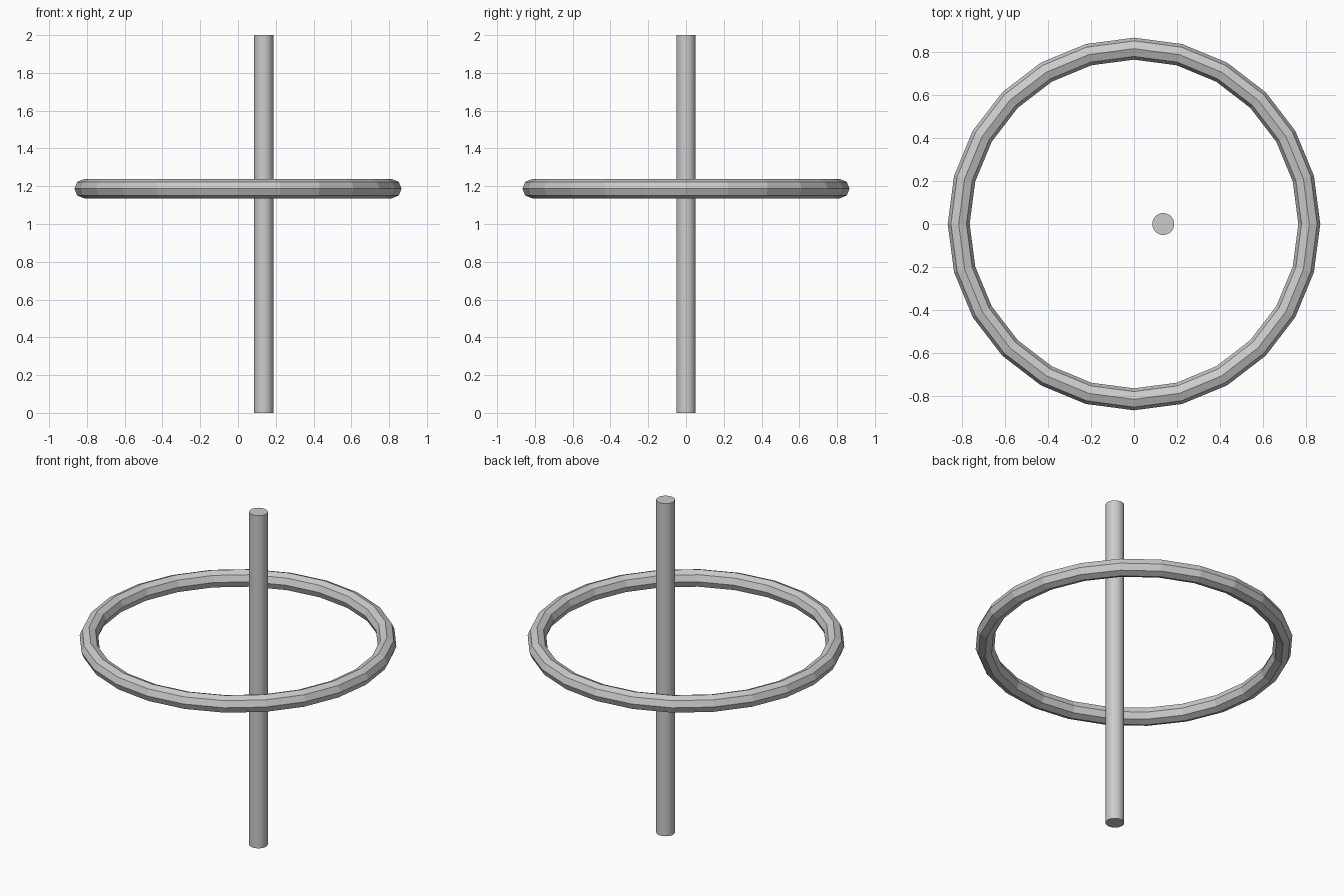
import bpy
import math

if "Cube" in bpy.data.objects:
    bpy.data.objects.remove(bpy.data.objects["Cube"])

metal = bpy.data.materials.new("plain grey")
metal.diffuse_color = (0.6, 0.6, 0.6, 1.0)
metal.use_nodes = True
metal.node_tree.nodes["Principled BSDF"].inputs["Base Color"].default_value = metal.diffuse_color

# Low-poly horizontal ring: 24 flat segments, octagonal section
bpy.ops.mesh.primitive_torus_add(major_segments=24, minor_segments=8,
                                 major_radius=0.815, minor_radius=0.051,
                                 location=(0, 0, 1.187))
ring = bpy.context.object
ring.name = "ring"
ring.data.materials.append(metal)
ring.data.shade_flat()

# Upright rod, slightly off-centre inside the ring
bpy.ops.mesh.primitive_cylinder_add(vertices=32, radius=0.051, depth=2.0,
                                    location=(0.136, 0, 1.0))
rod = bpy.context.object
rod.name = "rod"
rod.data.materials.append(metal)
bpy.ops.object.shade_smooth_by_angle(angle=math.radians(30))
